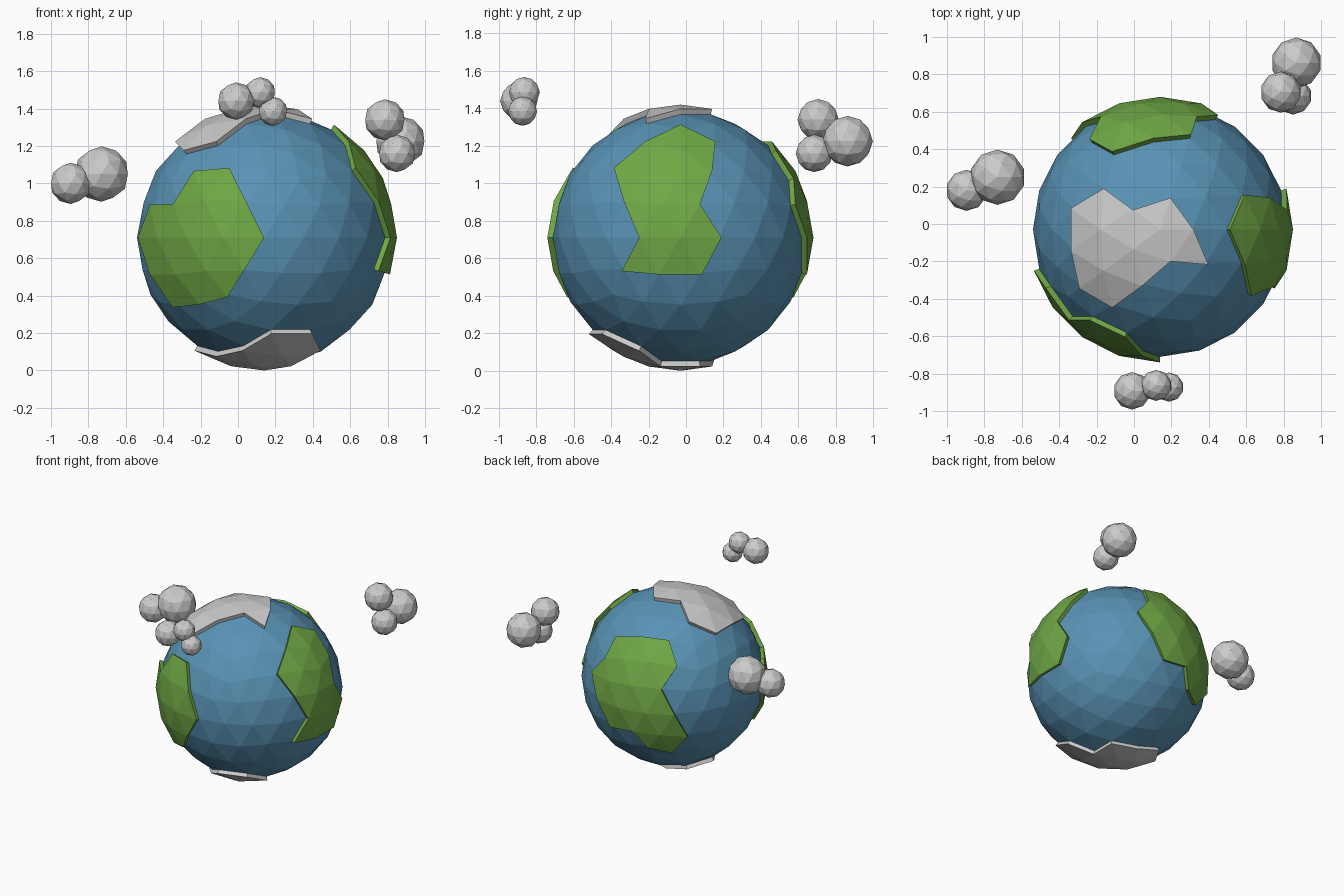
import bpy, bmesh
from mathutils import Matrix, Vector

if "Cube" in bpy.data.objects:
    bpy.data.objects.remove(bpy.data.objects["Cube"])

CENTRE = Vector((0.14, -0.03, 0.71))
SEA_R, LAND_R = 0.68, 0.71


def material(name, rgb):
    m = bpy.data.materials.new(name)
    m.diffuse_color = (*rgb, 1)
    m.use_nodes = True
    m.node_tree.nodes["Principled BSDF"].inputs["Base Color"].default_value = m.diffuse_color
    return m


def finish(bm, name, mat=None, location=(0, 0, 0)):
    mesh = bpy.data.meshes.new(name)
    bm.to_mesh(mesh)
    bm.free()
    ob = bpy.data.objects.new(name, mesh)
    ob.location = location
    bpy.context.collection.objects.link(ob)
    if mat:
        mesh.materials.append(mat)
    return ob


def inside(p, q, poly):
    hit = False
    for (x1, y1), (x2, y2) in zip(poly, poly[1:] + poly[:1]):
        if (y1 > q) != (y2 > q) and p < x1 + (q - y1) * (x2 - x1) / (y2 - y1):
            hit = not hit
    return hit


def land(name, axis, sign, outline, mat=None):
    """Raised plate: the globe facets inside an outline seen along one axis."""
    a, b = [i for i in range(3) if i != axis]
    bm = bmesh.new()
    bmesh.ops.create_icosphere(bm, subdivisions=3, radius=LAND_R)
    drop = []
    for f in bm.faces:
        c = f.calc_center_median()
        if c[axis] * sign < 0 or not inside(c[a], c[b], outline):
            drop.append(f)
    bmesh.ops.delete(bm, geom=drop, context='FACES')
    # side walls down to the sea
    rim = [e for e in bm.edges if e.is_boundary]
    new = bmesh.ops.extrude_edge_only(bm, edges=rim)['geom']
    for v in new:
        if isinstance(v, bmesh.types.BMVert):
            v.co *= (SEA_R - 0.005) / LAND_R
    return finish(bm, name, mat, CENTRE)


def cloud(name, puffs):
    bm = bmesh.new()
    for x, y, z, r in puffs:
        bmesh.ops.create_icosphere(bm, subdivisions=2, radius=r,
                                   matrix=Matrix.Translation((x, y, z)))
    return finish(bm, name)


blue = material("sea_blue", (0.10, 0.29, 0.46))
green = material("land_green", (0.16, 0.39, 0.06))

# Sea globe
bm = bmesh.new()
bmesh.ops.create_icosphere(bm, subdivisions=3, radius=SEA_R)
finish(bm, "sea_globe", blue, CENTRE)

# Continents, outlines relative to the globe centre
land("front_continent", 1, -1, [
    (-.615, .175), (-.484, .175), (-.37, .36), (-.187, .373), (-.097, .194),
    (0, 0), (-.10, -.17), (-.196, -.317), (-.35, -.36), (-.488, -.373),
    (-.609, -.195), (-.675, 0)], green)
land("right_continent", 0, 1, [
    (-.355, .373), (-.185, .508), (0, .604), (.185, .508), (.18, .36),
    (.11, .17), (.22, 0), (.115, -.194), (-.115, -.194), (-.315, -.175),
    (-.22, 0), (-.299, .194)], green)
land("back_continent", 1, 1, [
    (.162, .479), (-.037, .508), (-.255, .508), (-.365, .359), (-.314, .194),
    (-.417, 0), (-.471, -.194), (-.356, -.359), (-.196, -.317), (-.10, -.165),
    (.097, -.194), (.217, 0), (.318, .165), (.196, .317)], green)

# Polar ice caps
land("north_ice_cap", 2, 1, [
    (-.47, .115), (-.302, .219), (-.15, .11), (.06, .18), (.19, 0),
    (.256, -.186), (.06, -.18), (-.098, -.30), (-.255, -.411),
    (-.42, -.308), (-.47, -.115)])
land("south_ice_cap", 2, -1, [
    (-.373, 0), (-.256, -.186), (-.115, -.355), (.04, -.49), (.25, -.42),
    (.302, -.219), (.155, -.115), (.155, .115), (-.06, .185), (-.256, .186)])

# Clouds
cloud("left_cloud", [(-.73, .25, 1.05, .148), (-.895, .18, 1.0, .11)])
cloud("back_cloud", [(.868, .862, 1.225, .135), (.785, .705, 1.34, .11),
                     (.85, .685, 1.16, .10)])
cloud("front_cloud", [(-.01, -.892, 1.44, .10), (.118, -.863, 1.485, .083),
                      (.187, -.872, 1.385, .078)])
